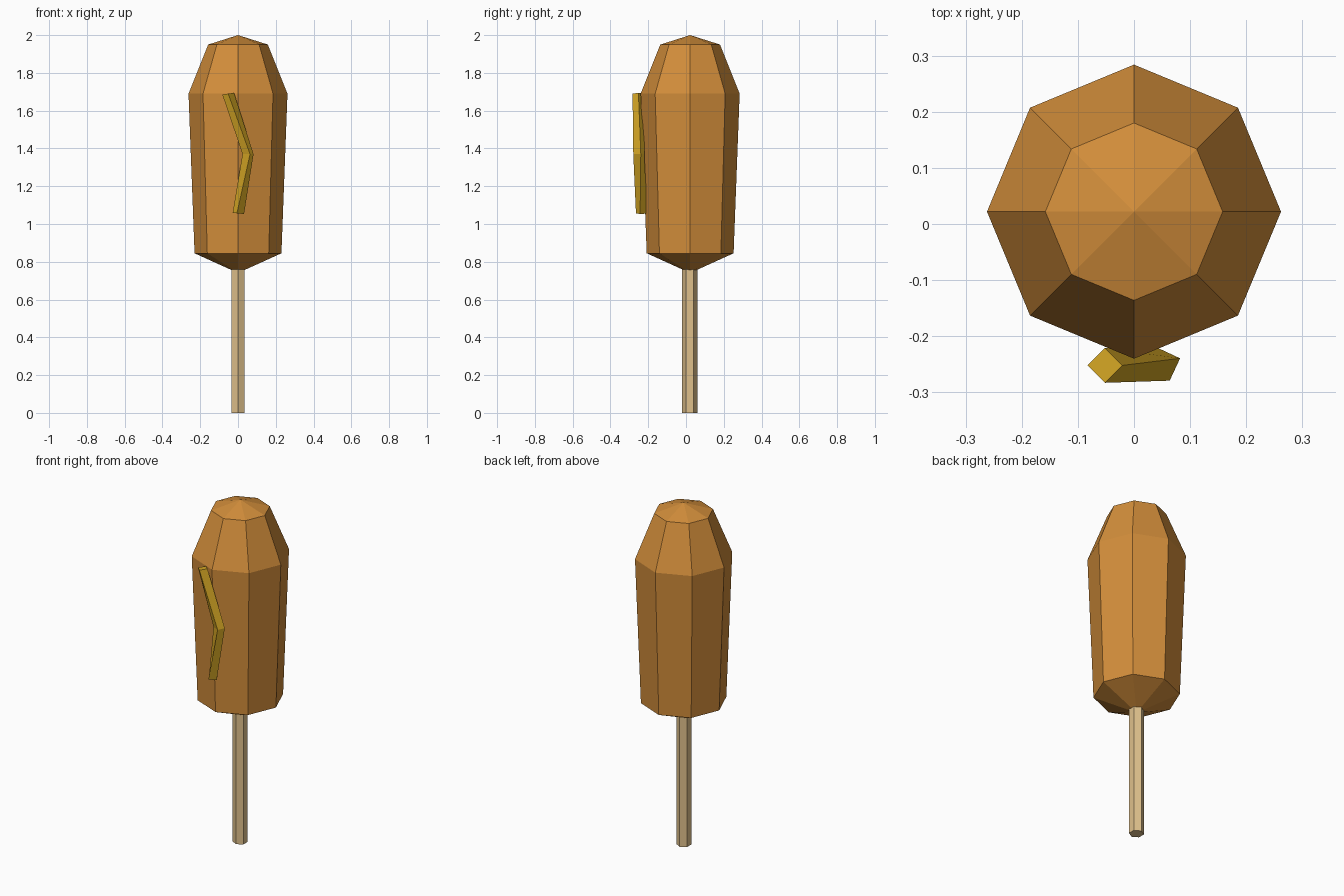
import bpy
import bmesh
from math import cos, sin, pi, radians

cube = bpy.data.objects.get("Cube")
if cube:
    bpy.data.objects.remove(cube)

CENTRE_Y = 0.022


def material(name, colour):
    mat = bpy.data.materials.new(name)
    mat.use_nodes = True
    mat.diffuse_color = (*colour, 1)
    mat.node_tree.nodes["Principled BSDF"].inputs["Base Color"].default_value = (*colour, 1)
    return mat


def ring(x, y, z, radius, sides, turn=0, tilt=0):
    """Corners of a regular polygon; tilt raises the +x side."""
    corners = []
    for i in range(sides):
        a = 2 * pi * i / sides + turn
        dx, dy = radius * cos(a), radius * sin(a)
        corners.append((x + dx, y + dy, z + tilt * dx))
    return corners


def loft(name, rings, mat, tip=None):
    """Skin rings listed from bottom to top; close with a cap or a pointed tip."""
    bm = bmesh.new()
    loops = [[bm.verts.new(co) for co in r] for r in rings]
    n = len(loops[0])
    for low, high in zip(loops, loops[1:]):
        for i in range(n):
            j = (i + 1) % n
            bm.faces.new((low[i], low[j], high[j], high[i]))
    bm.faces.new(loops[0][::-1])
    if tip:
        apex = bm.verts.new(tip)
        for i in range(n):
            bm.faces.new((loops[-1][i], loops[-1][(i + 1) % n], apex))
    else:
        bm.faces.new(loops[-1])
    bmesh.ops.recalc_face_normals(bm, faces=bm.faces)
    mesh = bpy.data.meshes.new(name)
    bm.to_mesh(mesh)
    bm.free()
    mesh.materials.append(mat)
    obj = bpy.data.objects.new(name, mesh)
    bpy.context.collection.objects.link(obj)
    return obj


batter = material("golden_batter", (0.65, 0.27, 0.043))
wood = material("pale_wood", (0.74, 0.53, 0.26))
mustard = material("mustard_yellow", (0.66, 0.38, 0.018))

# Eight-sided battered sausage
profile = [(0.036, 0.757), (0.23, 0.845), (0.262, 1.69), (0.158, 1.95)]
loft("battered_sausage",
     [ring(0, CENTRE_Y, z, r, 8) for r, z in profile],
     batter, tip=(0, CENTRE_Y, 2.0))

# Six-sided stick, pushed a little way into the batter
loft("stick",
     [ring(0, CENTRE_Y - 0.002, z, 0.04, 6, pi / 6) for z in (0, 0.8)],
     wood)

# Bent square strip of sauce: x, y, z, turn in degrees, tilt
bends = [(0.002, -0.235, 1.056, -15, -0.1),
         (0.053, -0.25, 1.37, 20, 0),
         (-0.052, -0.252, 1.69, 0, 0.15)]
loft("mustard_strip",
     [ring(x, y, z, 0.031, 4, radians(turn), tilt) for x, y, z, turn, tilt in bends],
     mustard)
